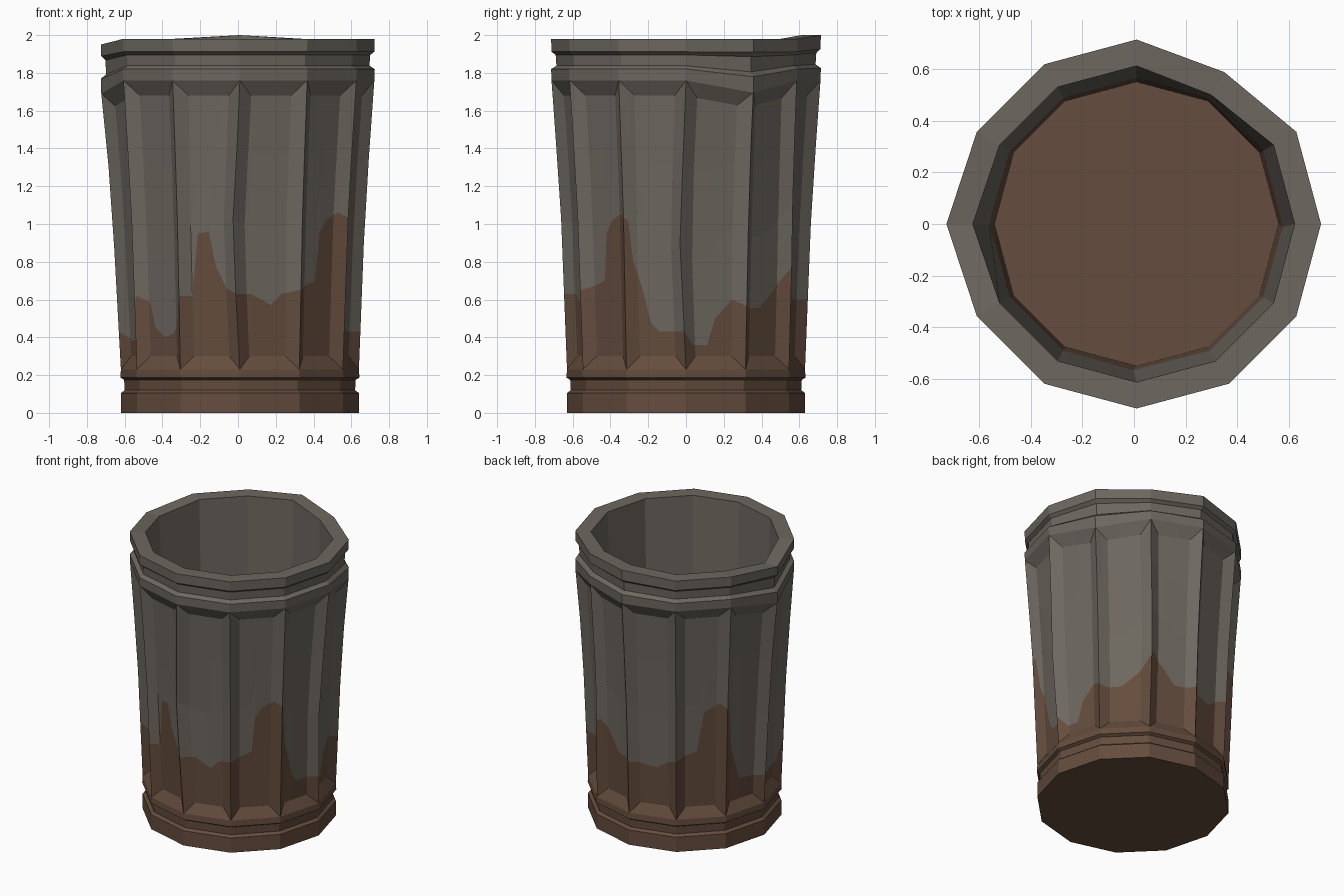
import bpy, bmesh, math
from mathutils import Vector

if "Cube" in bpy.data.objects:
    bpy.data.objects.remove(bpy.data.objects["Cube"])

N = 12                       # sides of the can
CX = 0.01


def material(name, rgb):
    m = bpy.data.materials.new(name)
    m.diffuse_color = (*rgb, 1)
    m.use_nodes = True
    m.node_tree.nodes["Principled BSDF"].inputs["Base Color"].default_value = m.diffuse_color
    return m


GREY = material("weathered_grey", (0.153, 0.136, 0.115))
BROWN = material("rust_brown", (0.128, 0.073, 0.047))

# Rust line around the can: (angle in degrees, height)
RUST = [(5, .36), (12, .36), (16, .5), (24, .6), (33, .55), (43, .56), (52, .65), (62, .8),
        (70, .7), (77, .6), (90, .6), (107, .57), (115, .63), (133, .7), (137, .98), (146, 1.04),
        (152, 1.0), (156, .7), (163, .45), (180, .43), (188, .38), (206, .4), (211, .62),
        (217, .58), (220, .45), (226, .4), (232, .42), (237, .5), (239, .62), (246, .62),
        (250, .95), (256, .96), (259, .78), (264, .66), (270, .63), (278, .63), (287, .57),
        (292, .63), (303, .66), (313, .7), (315, .95), (319, 1.02), (326, 1.06), (332, 1.02),
        (334, .8), (338, .66), (342, .48), (346, .43), (360, .43), (365, .36)]


def rust_height(deg):
    if deg < 5:
        deg += 360
    for (a, h), (b, k) in zip(RUST, RUST[1:]):
        if a <= deg <= b:
            return h + (k - h) * (deg - a) / (b - a)
    return .43


# Dents: corner index -> amount
R_DENT = {6: .022, 2: -.035}           # radial, grows toward the rim
SAG = {1: .065, 6: .07}                # collar sagging below the rim
RIM_Z = {6: -.03, 3: .02}              # rim height
TWIST = {9: -3.5, 0: -3, 2: 1.5}       # bent ridges at mid height


def corner(i, r, z):
    """Corner i of the twelve-sided ring, with its dents."""
    i %= N
    k = max(0, min(1, (z - .23) / 1.5))
    bend = max(0, 1 - abs(z - .95) / .72)
    a = math.radians(30 * i + TWIST.get(i, 0) * bend)
    r += R_DENT.get(i, 0) * k
    return Vector((CX + r * math.cos(a), r * math.sin(a), z))


def rim_corner(i, r, z):
    p = corner(i, r, z)
    if z > 1.5:
        up = min(1, (z - 1.76) / .22)
        p.z += RIM_Z.get(i, 0) * up - SAG.get(i, 0) * max(0, 1 - up * 1.4)
    return p


def finish(bm, name, mats):
    bmesh.ops.remove_doubles(bm, verts=bm.verts, dist=1e-5)
    me = bpy.data.meshes.new(name)
    bm.to_mesh(me)
    bm.free()
    for m in mats:
        me.materials.append(m)
    ob = bpy.data.objects.new(name, me)
    bpy.context.collection.objects.link(ob)
    return ob


def lathe(name, profile, mats, cap=None, split=None):
    """Twelve-sided revolve of (radius, height); cap closes the first ring."""
    bm = bmesh.new()
    rings = [[bm.verts.new(rim_corner(i, r, z)) for i in range(N)] for r, z in profile]
    for lo, hi in zip(rings, rings[1:]):
        for i in range(N):
            j = (i + 1) % N
            f = bm.faces.new((lo[i], lo[j], hi[j], hi[i]))
            if split and f.calc_center_median().z > split:
                f.material_index = 1
    if cap == "down":
        bm.faces.new(rings[0][::-1])
    elif cap == "up":
        bm.faces.new(rings[0])
    return finish(bm, name, mats)


def body_radius(z):
    return .63 + .035 * (z - .23) / .87 if z < 1.1 else .665 + .047 * (z - 1.1) / .66


# Grooved foot, closed underneath
lathe("base_ring", [(.63, 0), (.63, .105), (.61, .12), (.613, .175), (.633, .187), (.63, .23)],
      [BROWN], cap="down")

# Grooved collar and flat rim
lathe("rim", [(.712, 1.76), (.714, 1.82), (.686, 1.838), (.69, 1.895), (.712, 1.912),
              (.714, 1.98), (.612, 1.98)], [GREY])

# Inside floor and wall
inner = lathe("inner_wall", [(.55, .06), (.566, .5), (.612, 1.98)], [BROWN, GREY],
              cap="up", split=.5)
inner.data.flip_normals()
inner.data.polygons[len(inner.data.polygons) - 1].flip()

# Fluted body: each side is a recessed panel, split along the rust line
bm = bmesh.new()
EDGE, DEPTH = .2, .042


def column(i, t):
    s = min(t / EDGE, (1 - t) / EDGE, 1)
    normal = Vector((math.cos(math.radians(30 * i + 15)), math.sin(math.radians(30 * i + 15)), 0))
    h = rust_height(30 * (i + t))
    top_a, top_b = rim_corner(i, .712, 1.76), rim_corner(i + 1, .712, 1.76)
    if i == N - 1:
        top_b = rim_corner(0, .712, 1.76)
    top = top_a.lerp(top_b, t)
    zb, zt = .23 + .07 * s, top.z - .08 * s
    pts = [corner(i, .63, .23).lerp(corner(i + 1, .63, .23), t)]
    for z in (zb, h, h + (zt - h) * .35, h + (zt - h) * .7, zt):
        r = body_radius(z)
        pts.append(corner(i, r, z).lerp(corner(i + 1, r, z), t) - normal * DEPTH * s)
    if s < 1e-6:
        pts[5] = top.copy()
    pts.append(top)
    return pts


for i in range(N):
    ts = {0, EDGE, 1 - EDGE, 1}
    ts |= {round(a / 30 - i, 4) for a, _ in RUST if 0.01 < a / 30 - i < .99}
    ts |= {5 / 30} if i == 0 else set()
    cols = [column(i, t) for t in sorted(ts)]
    for a, b in zip(cols, cols[1:]):
        for k in range(6):
            quad = []
            for p in (a[k], b[k], b[k + 1], a[k + 1]):
                if all((p - q).length > 1e-5 for q in quad):
                    quad.append(p)
            if len(quad) > 2:
                f = bm.faces.new([bm.verts.new(p) for p in quad])
                f.material_index = 0 if k < 2 else 1
finish(bm, "fluted_body", [BROWN, GREY])
